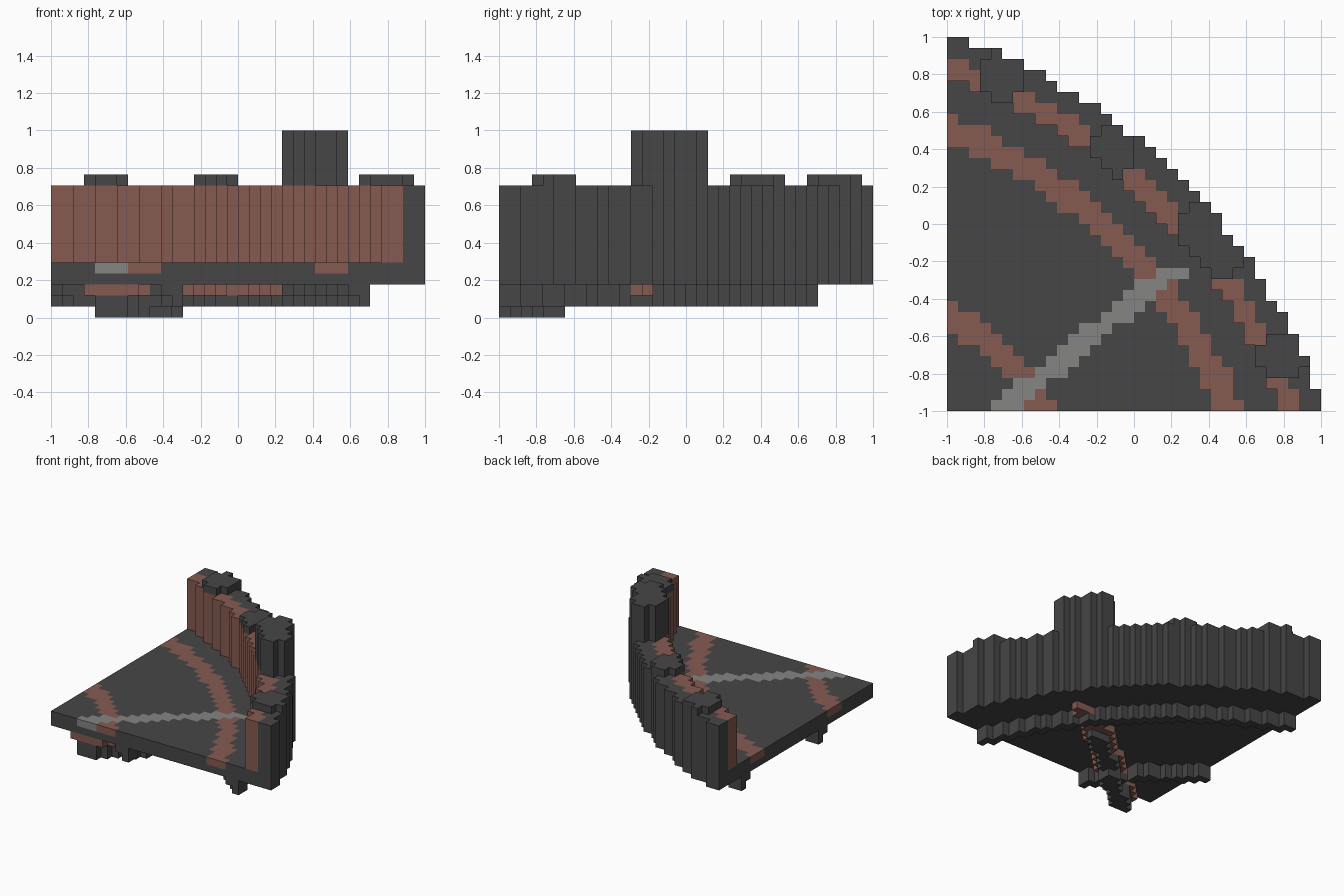
import bpy
import bmesh
from math import hypot

if "Cube" in bpy.data.objects:
    bpy.data.objects.remove(bpy.data.objects["Cube"], do_unlink=True)

N = 34                 # cells along each side
S = 2 / N              # cell size
CORNER = 17            # arc centre lies this many cells outside the corner
OUTER, INNER = 54, 50.2
DARK, TAN, GREY = range(3)


def make_material(name, colour):
    m = bpy.data.materials.new(name)
    m.use_nodes = True
    m.diffuse_color = (*colour, 1)
    m.node_tree.nodes["Principled BSDF"].inputs["Base Color"].default_value = (*colour, 1)
    return m


MATERIALS = [
    make_material("dark stone", (0.061, 0.061, 0.061)),
    make_material("terracotta", (0.235, 0.105, 0.082)),
    make_material("light grey", (0.235, 0.232, 0.23)),
]


def radius(i, j):
    return hypot(i + 0.5 + CORNER, j + 0.5 + CORNER)


def beam_offset(i, j):
    """Distance along x from the middle of the diagonal beam."""
    return abs(i + 0.5 - (5.5 + 1.21 * j))


def block_layer(name, low, high, rule):
    """Stepped slab: rule(i, j) gives a material index, or None for empty."""
    cells = {}
    for i in range(N):
        for j in range(N):
            colour = rule(i, j)
            if colour is not None:
                cells[i, j] = colour
    bm = bmesh.new()
    verts = {}

    def vert(i, j, k):
        if (i, j, k) not in verts:
            verts[i, j, k] = bm.verts.new((i * S - 1, j * S - 1, k * S))
        return verts[i, j, k]

    def quad(corners, colour):
        face = bm.faces.new([vert(*c) for c in corners])
        face.material_index = colour

    for (i, j), colour in cells.items():
        ring = [(i, j), (i + 1, j), (i + 1, j + 1), (i, j + 1)]
        quad([(*p, high) for p in ring], colour)
        quad([(*p, low) for p in reversed(ring)], colour)
        steps = [(0, -1), (1, 0), (0, 1), (-1, 0)]
        for n, (di, dj) in enumerate(steps):
            if (i + di, j + dj) not in cells:
                a, b = ring[n], ring[(n + 1) % 4]
                quad([(*a, low), (*b, low), (*b, high), (*a, high)], colour)
    mesh = bpy.data.meshes.new(name)
    bm.to_mesh(mesh)
    bm.free()
    for m in MATERIALS:
        mesh.materials.append(m)
    obj = bpy.data.objects.new(name, mesh)
    bpy.context.collection.objects.link(obj)
    return obj


def arc_rule(inside, outside, colour=DARK):
    return lambda i, j: colour if inside < radius(i, j) < outside else None


# Floor: plain base, then a top layer with two arcs and a diagonal stripe
def floor_rule(i, j):
    r = radius(i, j)
    if r >= OUTER:
        return None
    if j < 13 and beam_offset(i, j) <= 1.5:
        return GREY
    if 44.8 < r < 47.2 or 29.8 < r < 32.2:
        return TAN
    return DARK


block_layer("floor_base", 3, 4, arc_rule(0, OUTER))
block_layer("floor_top", 4, 5, floor_rule)


# Curved wall with a coloured inner lining
def wall_rule(i, j):
    r = radius(i, j)
    if INNER < r < OUTER:
        return TAN if r < 52.1 else DARK
    return None


block_layer("curved_wall", 5, 12, wall_rule)


# Rounded pillar caps on the wall
def pillar_cap(name, centre, half, high):
    def rule(i, j):
        u = (i + 0.5 - centre[0]) / half[0]
        v = (j + 0.5 - centre[1]) / half[1]
        inside = u * u + v * v < 1.1 and INNER < radius(i, j) < OUTER
        return DARK if inside else None
    block_layer(name, 12, high, rule)


pillar_cap("back_pillar", (5, 30.5), (2, 2.5), 13)
pillar_cap("middle_pillar", (15, 23.5), (2, 2.5), 13)
pillar_cap("tall_pillar", (24, 15.5), (3, 3.5), 17)
pillar_cap("front_pillar", (30.5, 5), (2.5, 2), 13)

# Stepped ribs and diagonal beam under the floor
RIBS = {"outer": (46.9, 49.2), "inner": (32.2, 34)}


def under_rule(i, j):
    if j < 14 and beam_offset(i, j) <= 2.5:
        return TAN
    if any(a < radius(i, j) < b for a, b in RIBS.values()):
        return DARK
    return None


def lower_rule(i, j):
    if j < 11 and beam_offset(i, j) <= 1.5:
        return DARK
    if any(b - 1.2 < radius(i, j) < b for a, b in RIBS.values()):
        return DARK
    return None


block_layer("upper_ribs", 2, 3, under_rule)
block_layer("lower_ribs", 1, 2, lower_rule)
block_layer("beam_foot", 0, 1,
            lambda i, j: DARK if j < 6 and i < 12 and beam_offset(i, j) <= 1.5 else None)
